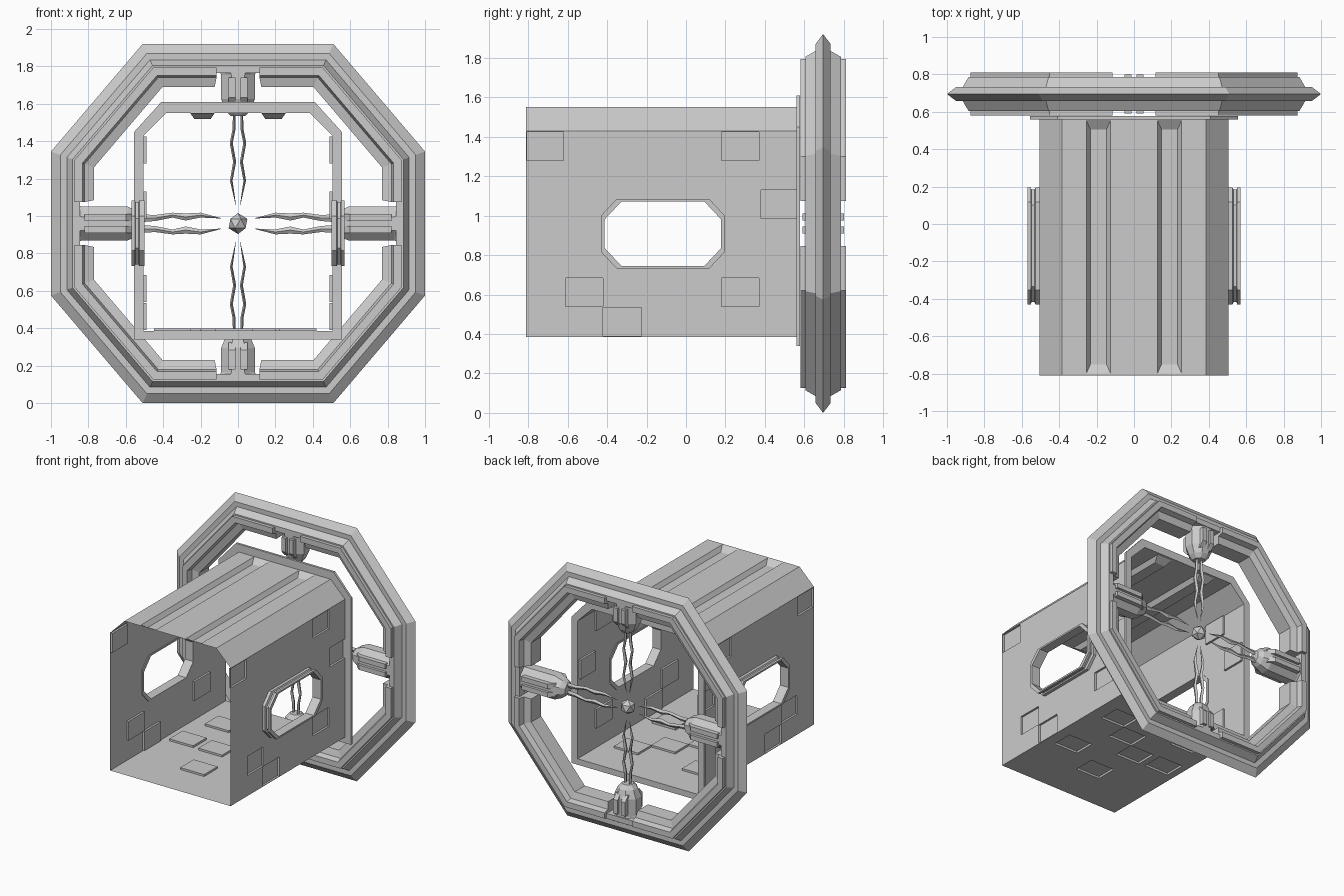
import bpy, bmesh
from math import cos, sin, pi

if "Cube" in bpy.data.objects:
    bpy.data.objects.remove(bpy.data.objects["Cube"])

YC, ZC = 0.695, 0.96            # centre of the octagonal ring


def finish(name, bm):
    bmesh.ops.remove_doubles(bm, verts=bm.verts, dist=1e-5)
    bmesh.ops.recalc_face_normals(bm, faces=bm.faces)
    me = bpy.data.meshes.new(name)
    bm.to_mesh(me)
    bm.free()
    ob = bpy.data.objects.new(name, me)
    bpy.context.collection.objects.link(ob)
    return ob


def loft(name, rows, loop=False):
    """Skin closed sections; either loop round or cap both ends."""
    bm = bmesh.new()
    vs = [[bm.verts.new(p) for p in row] for row in rows]
    n, m = len(vs), len(vs[0])
    for i in range(n if loop else n - 1):
        a, b = vs[i], vs[(i + 1) % n]
        for j in range(m):
            k = (j + 1) % m
            bm.faces.new((a[j], a[k], b[k], b[j]))
    if not loop:
        bm.faces.new(vs[0])
        bm.faces.new(vs[-1])
    return finish(name, bm)


def box(name, x, y, z):
    rows = [[(x[0], b, c), (x[1], b, c), (x[1], b, d), (x[0], b, d)]
            for b in y for c, d in [z]]
    return loft(name, rows)


def quad(bm, pts):
    bm.faces.new([bm.verts.new(p) for p in pts])


def sheet(bm, f, u, v, recesses=(), depth=0.015, taper=(0, 0), holes=()):
    """Flat sheet with rectangular recesses and holes; f maps (u, v, inward)."""
    rects = list(recesses) + list(holes)
    us = sorted({*u, *[r[i] for r in rects for i in (0, 1)]})
    vs = sorted({*v, *[r[i] for r in rects for i in (2, 3)]})
    for a, b in zip(us, us[1:]):
        for c, d in zip(vs, vs[1:]):
            p, q = (a + b) / 2, (c + d) / 2
            if not any(r[0] < p < r[1] and r[2] < q < r[3] for r in rects):
                quad(bm, [f(a, c, 0), f(b, c, 0), f(b, d, 0), f(a, d, 0)])
    for a, b, c, d in recesses:
        s, t = taper
        top = [f(a, c, 0), f(b, c, 0), f(b, d, 0), f(a, d, 0)]
        low = [f(a + s, c + t, depth), f(b - s, c + t, depth),
               f(b - s, d - t, depth), f(a + s, d - t, depth)]
        quad(bm, low)
        for i in range(4):
            j = (i + 1) % 4
            quad(bm, [top[i], top[j], low[j], low[i]])


# Tunnel shell: floor, roof with two grooves, walls with panels and windows
Y0, Y1 = -0.81, 0.56
bm = bmesh.new()
floor_panels = [(-.45, -.25, -.18, -.02), (-.12, .08, -.52, -.36), (-.2, 0, -.19, -.03),
                (-.39, -.19, .16, .32), (0, .2, -.03, .13), (.2, .4, .13, .29),
                (.22, .42, -.35, -.19)]
sheet(bm, lambda u, v, h: (u, v, .385 + h), (-.505, .505), (Y0, Y1), floor_panels)
grooves = [(-.255, -.125, -.8, .555), (.125, .255, -.8, .555)]
sheet(bm, lambda u, v, h: (u, v, 1.55 - h), (-.385, .385), (Y0, Y1), grooves,
      .032, (.022, .05))
wall_panels = [(-.805, -.62, 1.28, 1.425), (.18, .37, 1.28, 1.425), (.38, .56, .985, 1.13),
               (-.61, -.42, .54, .685), (-.42, -.225, .39, .535), (.18, .37, .54, .685)]
WY, WZ, HY, HZ, CY, CZ = -.117, .908, .295, .163, .085, .09   # window size
for s in (1, -1):
    wall = lambda u, v, h, s=s: (s * (.505 - h), u, v)
    sheet(bm, wall, (Y0, Y1), (.385, 1.43), wall_panels,
          holes=[(WY - HY, WY + HY, WZ - HZ, WZ + HZ)])
    for a in (1, -1):
        for b in (1, -1):
            y, z = WY + a * HY, WZ + b * HZ
            quad(bm, [wall(y, z, 0), wall(y - a * CY, z, 0), wall(y, z - b * CZ, 0)])
    quad(bm, [(s * .505, Y0, 1.43), (s * .505, Y1, 1.43),
              (s * .385, Y1, 1.55), (s * .385, Y0, 1.55)])
finish("tunnel_shell", bm)

# Window frames with a groove round the rim
for s, side in ((1, "right"), (-1, "left")):
    rows = []
    for d, x in [(0, .5), (.018, .5), (.018, .527), (.006, .532), (.006, .548),
                 (.018, .552), (.018, .57), (0, .57)]:
        hy, hz, k = HY + d, HZ + d * .7, d * .4
        pts = [(hy, hz - CZ + k), (hy - CY + k, hz)]
        pts += [(-p, q) for p, q in reversed(pts)]
        pts += [(-p, -q) for p, q in pts]
        rows.append([(s * x, WY + p, WZ + q) for p, q in pts])
    loft("window_frame_" + side, rows, True)

# Flange at the rear of the tunnel
half_out, half_in = [(.555, .34), (.555, 1.45), (.41, 1.61)], [(.505, .385), (.505, 1.43), (.385, 1.55)]
full = lambda h: h + [(-x, z) for x, z in reversed(h)]
loft("rear_flange", [[(x, y, z) for x, z in full(h)] for h, y in
     ((half_out, .56), (half_out, .577), (half_in, .577), (half_in, .56))], True)


# Octagonal ring, swept from a ridged profile (inset, half depth)
def corners(d):
    return [(.51 - .462 * d, .96 - d), (1 - d, .385 - .368 * d)]


def both(profile):
    return profile + [(d, -y) for d, y in reversed(profile) if y > 0]


ring = both([(0, 0), (.05, .038), (.085, .038), (.115, .09), (.155, .09)])
rows = []
for d, y in ring:
    c = corners(d)
    c += [(x, -z) for x, z in reversed(c)]
    c += [(-x, -z) for x, z in c]
    rows.append([(x, YC + y, ZC + z) for x, z in c])
loft("octagon_ring", rows, True)

# Four corner brackets lining the inside of the ring
bracket = both([(.125, .115), (.168, .115), (.18, .075), (.23, .06)])
for sx in (1, -1):
    for sz in (1, -1):
        rows = [[] for _ in range(4)]
        for d, y in bracket:
            a, b = corners(d)
            e = .115 + .2 * max(0, d - .18)
            for row, (x, z) in zip(rows, [(e, a[1]), a, b, (b[0], e)]):
                row.append((sx * x, YC + y, ZC + sz * z))
        loft("corner_bracket", rows)

# Emitters pointing inward from the ring, with ribs and paired energy bolts
for name, dx, dz in (("right", 1, 0), ("left", -1, 0), ("top", 0, 1), ("bottom", 0, -1)):
    P = lambda r, o, y: (dx * r - dz * o, YC + y, ZC + dz * r + dx * o)
    up = dz != 0
    tip, base = (.575, .82) if up else (.5, .86)
    rows = []
    for r, w, t in [(base + .02, .115, .085), (base - .025, .09, .085),
                    (tip + .09, .09, .085), (tip + .03, .065, .065), (tip, .04, .04)]:
        k = .4
        rows.append([P(r, o * w, y * t) for o, y in
                     [(1, k), (k, 1), (-k, 1), (-1, k), (-1, -k), (-k, -1), (k, -1), (1, -k)]])
    loft("emitter_" + name, rows)
    for o in (-.032, .032):
        rows = [[P(r, o - .018, -t), P(r, o + .018, -t), P(r, o + .018, t), P(r, o - .018, t)]
                for r, t in ((base - .04, .105), (tip + .1, .105), (tip + .06, .07))]
        loft("emitter_rib_" + name, rows)
    if up:
        path = [(.58, .02), (.5, .022), (.43, .036), (.33, .018), (.23, .036), (.1, .012)]
        sizes = [(.007, .014), (.008, .018), (.008, .016), (.008, .02), (.007, .015), (.001, .001)]
    else:
        path = [(.51, .028), (.44, .03), (.35, .045), (.28, .035), (.2, .045), (.09, .028)]
        sizes = [(.02, .008), (.016, .01), (.013, .01), (.019, .01), (.013, .01), (.001, .001)]
    for s in (1, -1):
        rows = [[P(r, s * o + w, 0), P(r, s * o, t), P(r, s * o - w, 0), P(r, s * o, -t)]
                for (r, o), (w, t) in zip(path, sizes)]
        loft("energy_bolt_" + name, rows)

# Faceted core at the centre of the ring
bm = bmesh.new()
bmesh.ops.create_icosphere(bm, subdivisions=1, radius=.056)
bmesh.ops.translate(bm, verts=bm.verts, vec=(0, YC, ZC))
finish("energy_core", bm)
